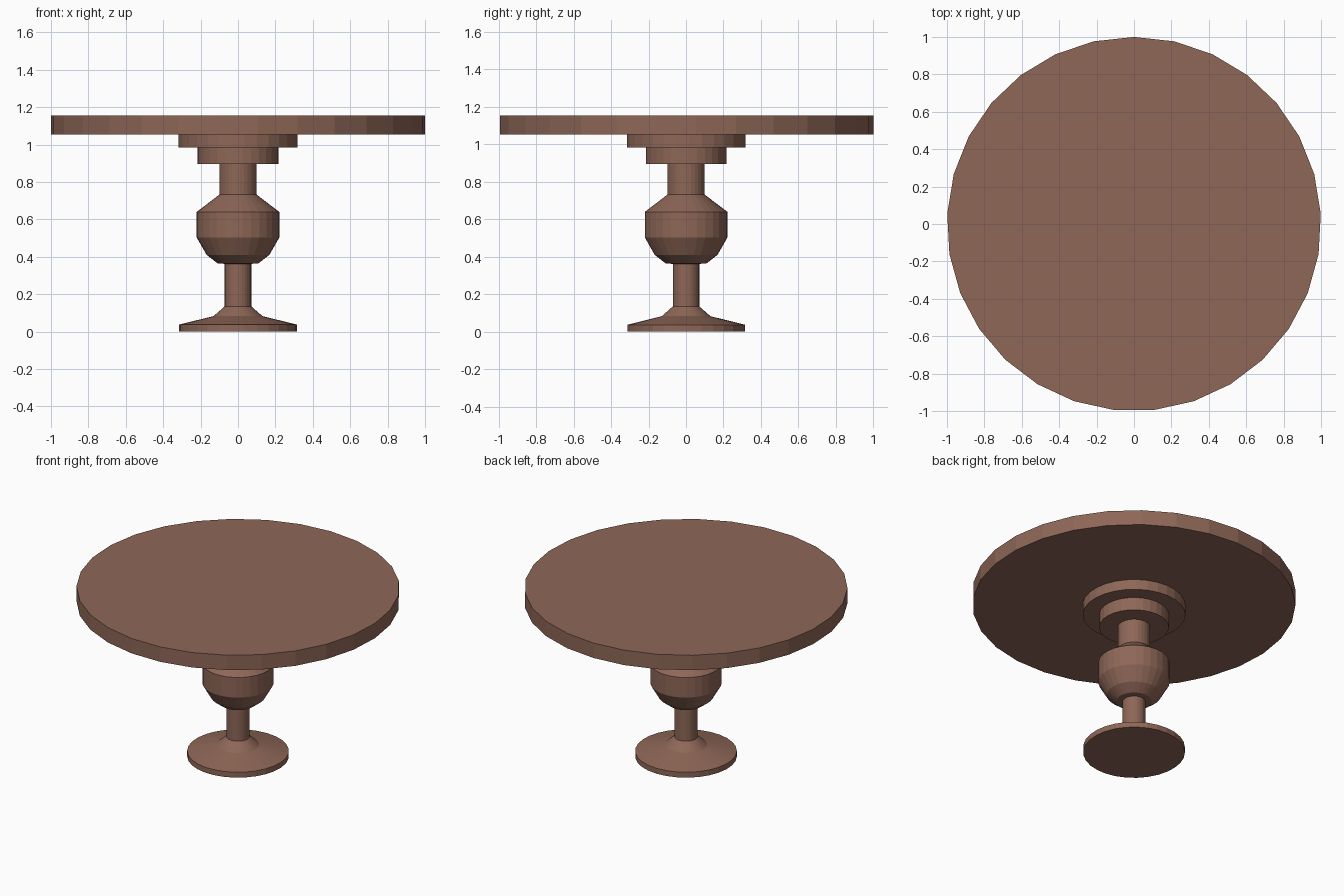
import bpy, bmesh, math

if "Cube" in bpy.data.objects:
    bpy.data.objects.remove(bpy.data.objects["Cube"])

wood = bpy.data.materials.new("brown_wood")
wood.diffuse_color = (0.27, 0.135, 0.095, 1)
wood.use_nodes = True
wood.node_tree.nodes["Principled BSDF"].inputs["Base Color"].default_value = wood.diffuse_color


def lathe(name, profile, sides):
    """Closed turned part from (radius, height) points, first vertex at +y."""
    bm = bmesh.new()
    rings = []
    for r, z in profile:
        ring = []
        for i in range(sides):
            a = math.pi / 2 + 2 * math.pi * i / sides
            ring.append(bm.verts.new((r * math.cos(a), r * math.sin(a), z)))
        rings.append(ring)
    for low, high in zip(rings, rings[1:]):
        for i in range(sides):
            j = (i + 1) % sides
            bm.faces.new((low[i], low[j], high[j], high[i]))
    bm.faces.new(rings[0][::-1])
    bm.faces.new(rings[-1])
    mesh = bpy.data.meshes.new(name)
    bm.to_mesh(mesh)
    bm.free()
    mesh.materials.append(wood)
    obj = bpy.data.objects.new(name, mesh)
    bpy.context.collection.objects.link(obj)
    return obj


SIDES = 29

# Turned pedestal: foot, thin neck, bulge and upper neck
lathe("pedestal", [
    (0.315, 0.0), (0.315, 0.037), (0.13, 0.083), (0.071, 0.135),
    (0.071, 0.362), (0.11, 0.365), (0.168, 0.41), (0.221, 0.503),
    (0.221, 0.64), (0.135, 0.705), (0.10, 0.732), (0.10, 0.895),
], SIDES)

# Two stepped discs under the top
lathe("lower_collar", [(0.216, 0.895), (0.216, 0.983)], SIDES)
lathe("upper_collar", [(0.318, 0.983), (0.318, 1.053)], SIDES)

# Round table top
lathe("table_top", [(1.0, 1.053), (1.0, 1.155)], SIDES)
